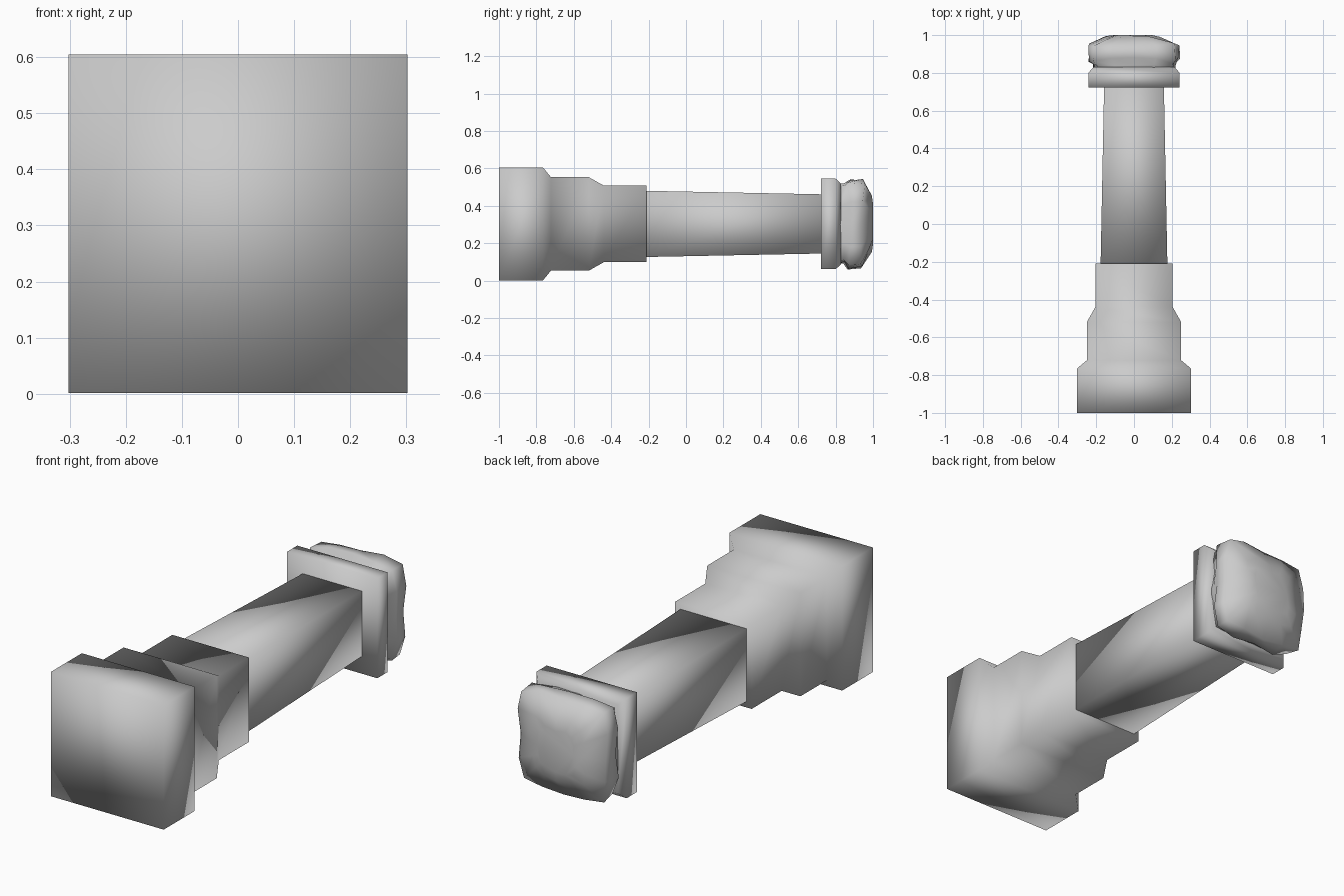
import bpy, bmesh, random
from mathutils import Vector

if "Cube" in bpy.data.objects:
    bpy.data.objects.remove(bpy.data.objects["Cube"])

random.seed(4)
ZC = 0.303  # height of the column's axis


def loft(name, rings):
    """Skin rings of (x, y, z) points and cap both ends."""
    bm = bmesh.new()
    loops = [[bm.verts.new((x, y, z + ZC)) for x, y, z in r] for r in rings]
    n = len(loops[0])
    for a, b in zip(loops, loops[1:]):
        for i in range(n):
            j = (i + 1) % n
            bm.faces.new((a[i], a[j], b[j], b[i]))
    bm.faces.new(loops[0])
    bm.faces.new(loops[-1])
    bmesh.ops.recalc_face_normals(bm, faces=bm.faces)
    me = bpy.data.meshes.new(name)
    bm.to_mesh(me)
    bm.free()
    me.polygons.foreach_set("use_smooth", [True] * len(me.polygons))
    ob = bpy.data.objects.new(name, me)
    bpy.context.collection.objects.link(ob)
    return ob


def square(y, h):
    return [(-h, y, -h), (h, y, -h), (h, y, h), (-h, y, h)]


def square_stack(name, profile):
    return loft(name, [square(y, h) for y, h in profile])


# Stepped square base
square_stack("stepped_base", [(-1, .302), (-.765, .302), (-.722, .25),
                              (-.52, .25), (-.44, .205), (-.21, .205)])
# Tapered shaft
square_stack("shaft", [(-.22, .177), (.74, .158)])
# Collar plate
square_stack("collar", [(.722, .242), (.80, .242), (.83, .215)])


# Broken end: square rings with chipped corners and jittered edges
def ragged(y, h, jitter, chip):
    per = 4
    corners = [Vector((-1, -1)), Vector((1, -1)), Vector((1, 1)), Vector((-1, 1))]
    pts = []
    for k in range(4):
        a, b = corners[k], corners[(k + 1) % 4]
        for i in range(per):
            p = a.lerp(b, i / per) * h
            s = 1 - random.uniform(0, jitter) - (chip if i == 0 else 0)
            pts.append((p.x * s, y + random.uniform(-.012, .012), p.y * s))
    return pts


rings = [ragged(.80, .22, .05, .05), ragged(.845, .225, .12, .08),
         ragged(.87, .245, .06, .10), ragged(.945, .242, .07, .10),
         ragged(.985, .155, .15, .12)]
# Nearly flat tip
rings[-1] = [(x, min(y, 1), z) for x, y, z in rings[-1]]
rings.append([(x * .7, 1.0, z * .7) for x, y, z in rings[-1]])
loft("broken_end", rings)
